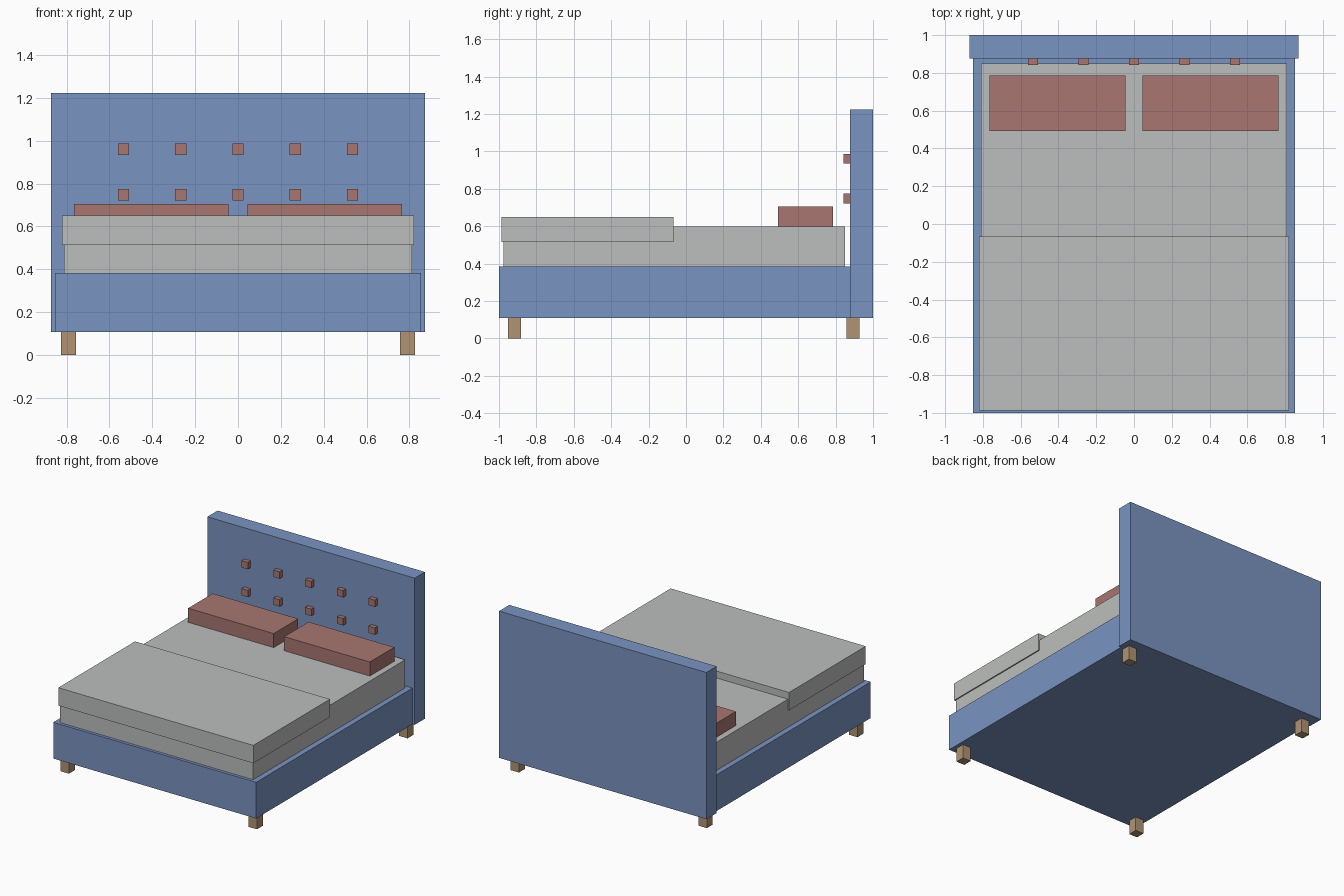
import bpy

if "Cube" in bpy.data.objects:
    bpy.data.objects.remove(bpy.data.objects["Cube"])


def material(name, rgb):
    """Flat material from 8-bit sRGB values."""
    m = bpy.data.materials.new(name)
    lin = [((c / 255 + 0.055) / 1.055) ** 2.4 for c in rgb]
    m.diffuse_color = (*lin, 1)
    m.use_nodes = True
    m.node_tree.nodes["Principled BSDF"].inputs["Base Color"].default_value = m.diffuse_color
    return m


BLUE = material("blue_fabric", (122, 148, 193))
GREY = material("grey_linen", (188, 191, 189))
ROSE = material("rose_fabric", (168, 118, 112))
WOOD = material("tan_wood", (177, 148, 116))


def box(name, mat, x, y, z):
    """Axis-aligned box from (min, max) ranges."""
    bpy.ops.mesh.primitive_cube_add(size=1, location=[(a + b) / 2 for a, b in (x, y, z)])
    ob = bpy.context.object
    ob.name = ob.data.name = name
    ob.scale = [b - a for a, b in (x, y, z)]
    bpy.ops.object.transform_apply(location=False, rotation=False, scale=True)
    ob.data.materials.append(mat)
    return ob


# Upholstered frame and headboard
box("bed_frame", BLUE, (-0.853, 0.853), (-1, 0.877), (0.108, 0.383))
box("headboard", BLUE, (-0.872, 0.872), (0.877, 1), (0.108, 1.223))

# Mattress and folded blanket
box("mattress", GREY, (-0.811, 0.811), (-0.977, 0.85), (0.383, 0.597))
box("blanket", GREY, (-0.82, 0.82), (-0.987, -0.066), (0.514, 0.65))

for side, s in (("left", -1), ("right", 1)):
    # Pillows
    box(f"{side}_pillow", ROSE, sorted((s * 0.044, s * 0.764)), (0.492, 0.786), (0.597, 0.704))
    # Legs
    for end, y in (("front", -0.916), ("back", 0.893)):
        box(f"{end}_{side}_leg", WOOD, sorted((s * 0.755, s * 0.825)),
            (y - 0.035, y + 0.035), (0, 0.108))

# Two rows of tufting buttons on the headboard
for row, z in enumerate((0.748, 0.96)):
    for i in range(5):
        x = (i - 2) * 0.267
        box(f"headboard_button_{row}_{i}", ROSE, (x - 0.026, x + 0.026),
            (0.843, 0.877), (z - 0.026, z + 0.026))
